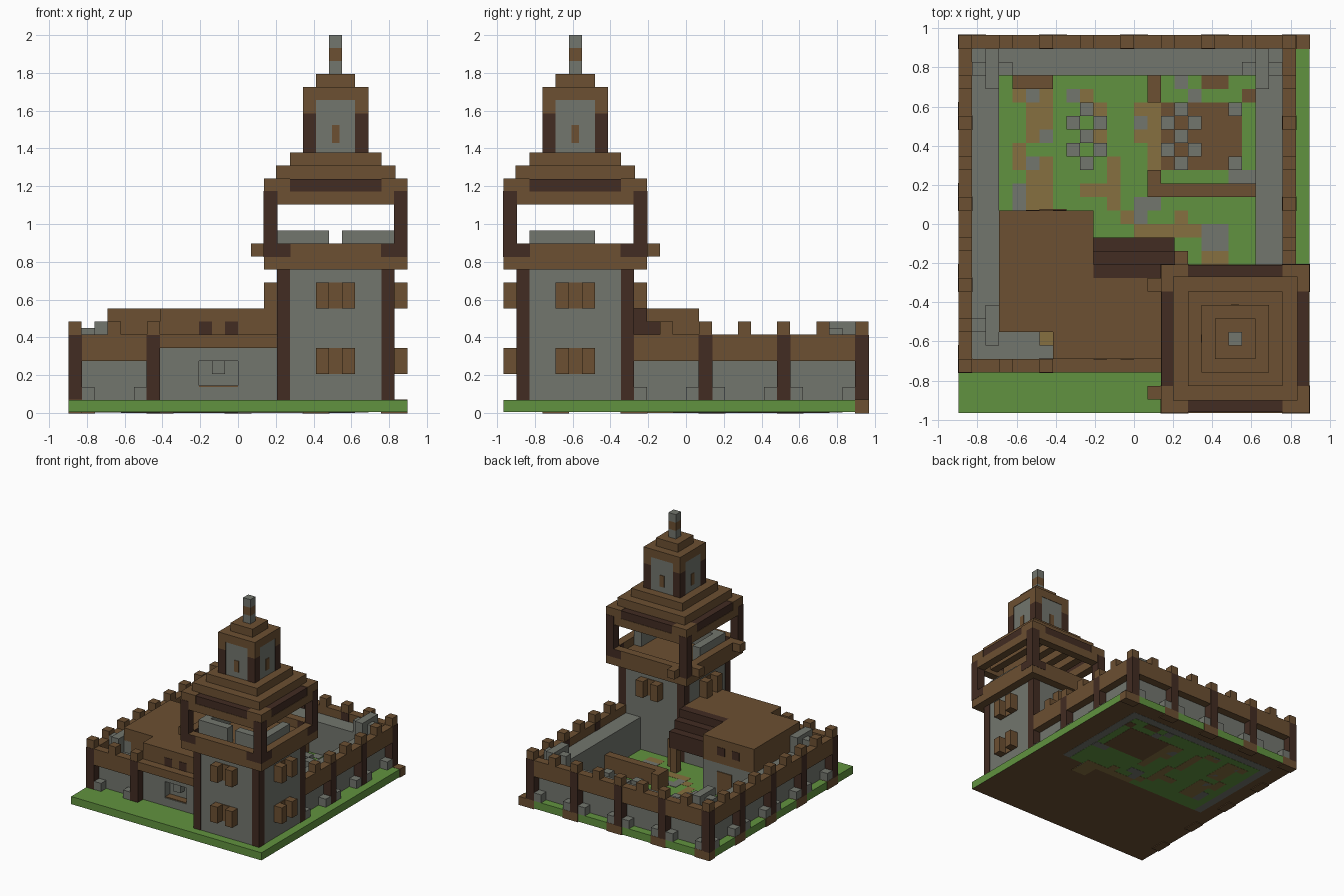
import bpy
import bmesh
from mathutils import Matrix, Vector

UNIT = 2 / 29          # edge of one building block

if "Cube" in bpy.data.objects:
    bpy.data.objects.remove(bpy.data.objects["Cube"], do_unlink=True)


def material(name, red, green, blue):
    mat = bpy.data.materials.new(name)
    mat.use_nodes = True
    colour = (red, green, blue, 1)
    mat.diffuse_color = colour
    mat.node_tree.nodes["Principled BSDF"].inputs["Base Color"].default_value = colour
    return mat


grass = material("grass_green", .12, .29, .05)
stone = material("stone_grey", .17, .18, .155)
timber = material("timber_brown", .15, .08, .032)
dark = material("dark_timber", .054, .025, .016)
earth = material("earth_tan", .24, .16, .05)


def part(name, mat, boxes, grow=0):
    """One object from boxes of (x0, x1, y0, y1, z0, z1), in blocks."""
    bm = bmesh.new()
    for x0, x1, y0, y1, z0, z1 in boxes:
        low = Vector((x0, y0, z0)) - Vector((grow, grow, grow))
        high = Vector((x1, y1, z1)) + Vector((grow, grow, grow))
        place = Matrix.Translation((low + high) / 2 * UNIT)
        size = Matrix.Diagonal(((high - low) * UNIT).to_4d())
        size[3][3] = 1
        bmesh.ops.create_cube(bm, size=1, matrix=place @ size)
    mesh = bpy.data.meshes.new(name)
    bm.to_mesh(mesh)
    bm.free()
    mesh.materials.append(mat)
    obj = bpy.data.objects.new(name, mesh)
    bpy.context.scene.collection.objects.link(obj)
    return obj


def cells(places, z0, z1):
    """Single-block columns standing on the given cells."""
    return [(x, x + 1, y, y + 1, z0, z1) for x, y in places]


TOWER_X, TOWER_Y = 7.5, -8.5


def square(half, z0, z1):
    """A box centred on the tower."""
    return (TOWER_X - half, TOWER_X + half, TOWER_Y - half, TOWER_Y + half, z0, z1)


def around(x0, x1, y0, y1, z0, z1, turns=range(4)):
    """Boxes relative to the tower axis, repeated on its four sides."""
    boxes = []
    for turn in range(4):
        if turn in turns:
            boxes.append((TOWER_X + x0, TOWER_X + x1, TOWER_Y + y0, TOWER_Y + y1, z0, z1))
        x0, x1, y0, y1 = -y1, -y0, x0, x1
    return boxes


# ---- ground slab: grass with an earthy underside ----
ground = part("ground", grass, [(-13, 13, -14, 14, .06, 1)])
ground.data.materials.append(timber)
for face in ground.data.polygons:
    if face.normal.z < -.5:
        face.material_index = 1
part("foundation", stone, [(-11, 10, -1, 12, .04, .5)])
part("courtyard_base", grass, [(-10, 9, -1, 11, .02, .5)])


def patches(name, mat, rects, top):
    part(name, mat, [(x, x + w, y, y + d, 0, top) for x, y, w, d in rects])


patches("earth_paths", earth, [
    (-8, 6, 2, 4), (-9, 9, 1, 1), (-5, 9, 2, 1), (-3, 5, 1, 4), (-9, 4, 1, 2),
    (-8, 1, 2, 4), (-4, 2, 3, 1), (-2, 1, 1, 2), (-2, 3, 1, 2), (0, 6, 2, 3),
    (1, 3, 1, 3), (0, -1, 5, 1), (-1, 0, 1, 1), (3, 0, 1, 1), (5, -3, 2, 3)], 1.02)
patches("bare_soil", timber, [(2, 4, 6, 5), (5, 10, 2, 1), (8, 9, 1, 1)], 1.03)
patches("gravel", stone, [
    (-8, 9, 1, 1), (-7, 6, 1, 1), (-8, 4, 1, 1), (-9, 1, 1, 2), (-5, 9, 1, 1),
    (0, 7, 1, 1), (0, 0, 1, 2), (1, 1, 1, 1), (3, 10, 1, 1), (4, 9, 1, 1),
    (5, -2, 2, 2), (7, 3, 2, 1)], 1.04)
edge_soil = [(x, 13, 2, 1) for x in range(-13, 12, 6)]
edge_soil += [(-13, y, 1, 2) for y in range(-11, 13, 6)]
part("edge_soil", timber, [(x, x + w, y, y + d, 0, 1) for x, y, w, d in edge_soil], .03)

# ---- curtain walls: stone walkways behind a timber parapet ----
part("wall_walks", stone, [
    (-12, -10, -10, 13, 1, 5), (9, 11, -4, 13, 1, 5),
    (-10, 9, 11, 13, 1, 5), (-10, -6, -10, -8, 1, 5)])
part("parapets", timber, [
    (-13, -12, -11, 14, 4, 6), (11, 12, -4, 14, 4, 6), (-12, 11, 13, 14, 4, 6),
    (-12, -6, -11, -10, 4, 6), (-6, 3, -11, -10, 5, 6)])

every_third_x = range(-13, 12, 3)
every_third_y = range(-11, 14, 3)
merlons = [(x, 13) for x in every_third_x] + [(-13, y) for y in every_third_y[:-1]]
merlons += [(11, y) for y in every_third_y if -4 < y < 13]
merlons += [(x, -11) for x in every_third_x if -13 < x < -6]
part("merlons", timber, cells(merlons, 6, 7))

posts = [(x, 13) for x in range(-13, 12, 6)]
posts += [(-13, y) for y in range(-11, 13, 6)]
posts += [(11, 1), (11, 7), (-7, -11)]
part("wall_posts", dark, cells(posts, 1, 5.95), .03)

# footing stones at both ends of each bay
footings = [(x + step, 13) for x in range(-13, 6, 6) for step in (1, 5)]
for y in range(-11, 8, 6):
    footings += [(-13, y + 1), (-13, y + 5)]
    if y > -6:
        footings += [(11, y + 1), (11, y + 5)]
footings += [(-12, -11), (-8, -11)]
part("footing_stones", stone, cells(footings, 1, 2))

piles = []
for x, y in ((-11, 11), (9, 11), (-11, -8)):
    piles += [(x - 1, x + 2, y, y + 1, 5, 6.5), (x, x + 1, y - 1, y + 2, 5, 7)]
part("corner_stone_piles", stone, piles)

# ---- hall beside the tower ----
part("hall_walls", stone, [
    (-6, 3, -9, -4, 1, 5), (-10, -3, -8, 1, 1, 5), (-6, -3, -10, -9, 1, 5),
    (0, 3, -10, -9, 1, 5), (-3, 0, -10, -9, 1, 2), (-3, 0, -10, -9, 4, 5),
    (-2, -1, -9.8, -9, 3, 4)])
part("hall_window_sill", timber, [(-3, 0, -9.9, -9, 2, 2.1)])
part("hall_upper_storey", timber, [(-6, 3, -10, -4, 5, 8), (-10, -3, -8, 1, 5, 8)])
eyes = [(x, x + 1, -10.05, -10, 6, 7) for x in (-3, -1)]
eyes += [(x, x + 1, 1, 1.05, 6, 7) for x in (-8, -6)]
part("hall_vents", dark, eyes)
part("hall_door", timber, [(-7, -5, 1, 1.1, 1, 4)])
part("stairs", dark, [(-3, 3, y, y + 1, 2 - y, 4 - y) for y in (-4, -3, -2)])
part("stair_posts", timber, cells([(-3, -2), (2, -2), (3, -3)], 1, 4.5), -.05)
part("chest", earth, cells([(-7, -9)], 5, 6))

# ---- courtyard furniture ----
part("pen_fence", timber, [
    (1, 9, 2, 3, 1, 3), (1, 2, 3, 4, 1, 3), (1, 2, 9, 11, 1, 3)])
part("bench", timber, [(-9, -6, 10, 11, 1, 3)])
rings = []
for x in (-4, 3):
    rings += [(x, y) for y in (4, 6, 8)]
    rings += [(x + side, y) for side in (-1, 1) for y in (5, 7)]
part("stone_rings", stone, cells(rings + [(7, 4), (7, 8)], 1, 2))

# ---- tower shaft ----
part("tower_shaft", stone, [square(4.45, 1, 11)])
part("tower_corner_posts", dark, around(3.5, 4.5, 3.5, 4.5, 1, 11))
shutters, panes = [], []
for z, sides in ((8, range(4)), (3, (0, 1))):
    for x in (-1.5, .5):
        shutters += around(x, x + 1, -5.5, -4.4, z, z + 2, sides)
    panes += around(-.5, .5, -4.55, -4.4, z, z + 2, sides)
part("tower_shutters", timber, shutters)
part("tower_window_panes", timber, panes)

# ---- open gallery ----
part("gallery_floor", timber, [square(5.4, 11, 12)])
part("gallery_rim", timber, around(-5.5, 4.5, -5.5, -4.5, 11, 13))
part("gallery_beam_ends", timber, cells([(1, -13), (1, -5), (3, -3)], 12, 13))
part("gallery_posts", dark, around(4.5, 5.5, 4.5, 5.5, 12, 17), .03)
part("gallery_braces", dark,
     around(3.5, 4.5, 4.5, 5.5, 12, 12.95) + around(4.5, 5.5, 3.5, 4.5, 12, 12.95), .03)
stones = []
for x in (3, 8):
    stones.append((x, x + 4, -12, -11, 12, 14))
for x in (3, 11):
    stones.append((x, x + 1, -11, -7, 12, 14))
part("gallery_stones", stone, stones)

# ---- stepped roof ----
part("eaves_beams", timber, around(-5.5, 4.5, -5.5, -4.5, 16, 17))
part("eaves_corners", timber,
     around(3.5, 5.5, 4.5, 5.5, 17, 18) + around(4.5, 5.5, 3.5, 4.5, 17, 18))
part("eaves_dark_panels", dark, around(-3.5, 3.5, -5.45, -4.5, 17, 17.95))
part("roof_joists", timber,
     [(x, x + 1, -13, -4, 16.5, 17.5) for x in (4, 6, 8, 10)])
part("roof_steps", timber, [square(4.6, 17.5, 19), square(3.5, 19, 20)])

# ---- lantern and spire ----
part("lantern_walls", stone, [square(2.45, 20, 24)])
part("lantern_posts", dark, around(1.5, 2.5, 1.5, 2.5, 20, 23))
part("lantern_post_caps", timber, around(1.5, 2.5, 1.5, 2.5, 23, 24))
part("lantern_windows", timber, around(-.3, .3, -2.52, -2.4, 20.7, 22.1))
part("lantern_roof", timber, [square(2.5, 24, 25), square(1.5, 25, 26)])
part("spire", stone, [square(.5, 26, 27), square(.5, 28, 29)])
part("spire_band", timber, [square(.5, 27, 28)])
